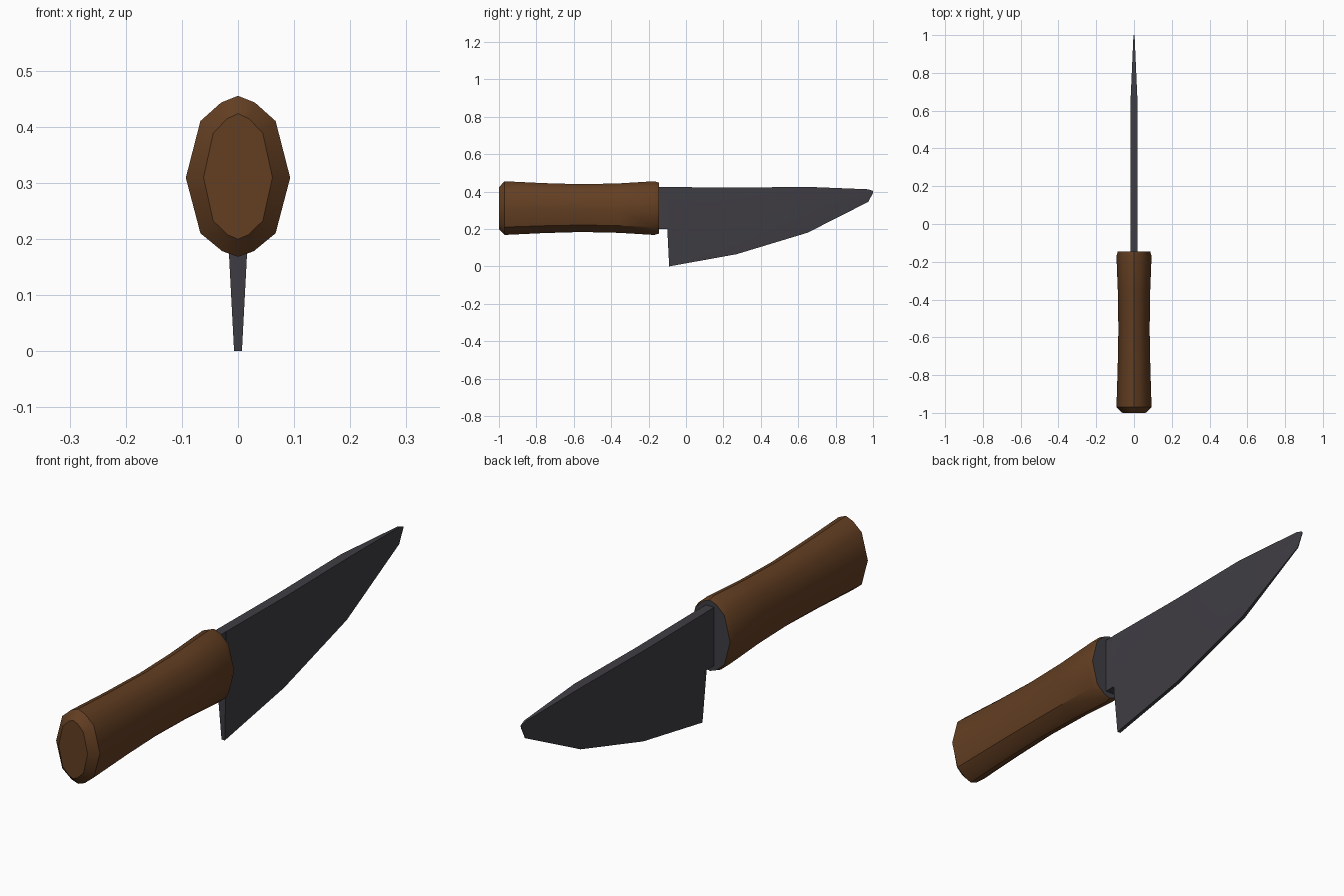
import bpy, bmesh, math

if "Cube" in bpy.data.objects:
    bpy.data.objects.remove(bpy.data.objects["Cube"])


def material(name, rgb):
    m = bpy.data.materials.new(name)
    m.diffuse_color = (*rgb, 1)
    m.use_nodes = True
    m.node_tree.nodes["Principled BSDF"].inputs["Base Color"].default_value = m.diffuse_color
    return m


wood = material("brown wood", (0.125, 0.049, 0.016))
steel = material("dark steel", (0.050, 0.047, 0.057))


def loft(name, rings, mats, angle):
    """Skin closed rings of equal length and cap both ends."""
    bm = bmesh.new()
    rows = [[bm.verts.new(p) for p in ring] for ring in rings]
    n = len(rows[0])
    for a, b in zip(rows, rows[1:]):
        for i in range(n):
            j = (i + 1) % n
            bm.faces.new((a[i], a[j], b[j], b[i]))
    bm.faces.new(rows[0])
    end = bm.faces.new(rows[-1])
    end.material_index = len(mats) - 1
    bmesh.ops.recalc_face_normals(bm, faces=bm.faces)
    me = bpy.data.meshes.new(name)
    bm.to_mesh(me)
    bm.free()
    for m in mats:
        me.materials.append(m)
    ob = bpy.data.objects.new(name, me)
    bpy.context.collection.objects.link(ob)
    bpy.ops.object.select_all(action='DESELECT')
    ob.select_set(True)
    bpy.context.view_layer.objects.active = ob
    bpy.ops.object.shade_smooth_by_angle(angle=math.radians(angle))
    return ob


# Handle: twelve-sided oval, waisted in the middle, chamfered at the butt
half = [(0, 0.144), (0.03, 0.132), (0.067, 0.099), (0.093, -0.002),
        (0.067, -0.101), (0.028, -0.133), (0, -0.143)]
oval = half + [(-x, z) for x, z in half[-2:0:-1]]
stations = [(-1.0, 0.66, 0.78), (-0.97, 1, 1), (-0.76, 0.93, 0.93),
            (-0.56, 0.89, 0.89), (-0.36, 0.92, 0.92), (-0.17, 1, 1),
            (-0.145, 0.92, 0.95)]
loft("handle",
     [[(x * sx, y, 0.311 + z * sz) for x, z in oval] for y, sx, sz in stations],
     [wood, steel], 35)

# Blade: wedge sections (y, edge z, spine z, thickness factor)
sections = [(-0.10, 0.20, 0.424, 1), (-0.09, 0.0, 0.424, 1),
            (0.27, 0.065, 0.421, 1), (0.65, 0.18, 0.425, 1),
            (0.975, 0.345, 0.412, 0.22), (1.0, 0.393, 0.403, 0.1)]


def blade_ring(y, lo, hi, t):
    mid = lo + 0.45 * (hi - lo)
    if y == -0.10:
        widths = (0.0175, 0.018, 0.0185)
    else:
        widths = (0.007, 0.017, 0.0185)
    side = [(w * t, z) for w, z in zip(widths, (lo, mid, hi))]
    return [(x, y, z) for x, z in side] + [(-x, y, z) for x, z in side[::-1]]


loft("blade", [blade_ring(*s) for s in sections], [steel], 20)

# Tang: joins the blade to the handle and runs inside it
loft("tang",
     [[(sx * 0.0175, y, z) for sx, z in ((1, lo), (1, hi), (-1, hi), (-1, lo))]
      for y, lo, hi in ((-0.995, 0.25, 0.37), (-0.2, 0.2, 0.424), (-0.10, 0.2, 0.424))],
     [steel], 20)
